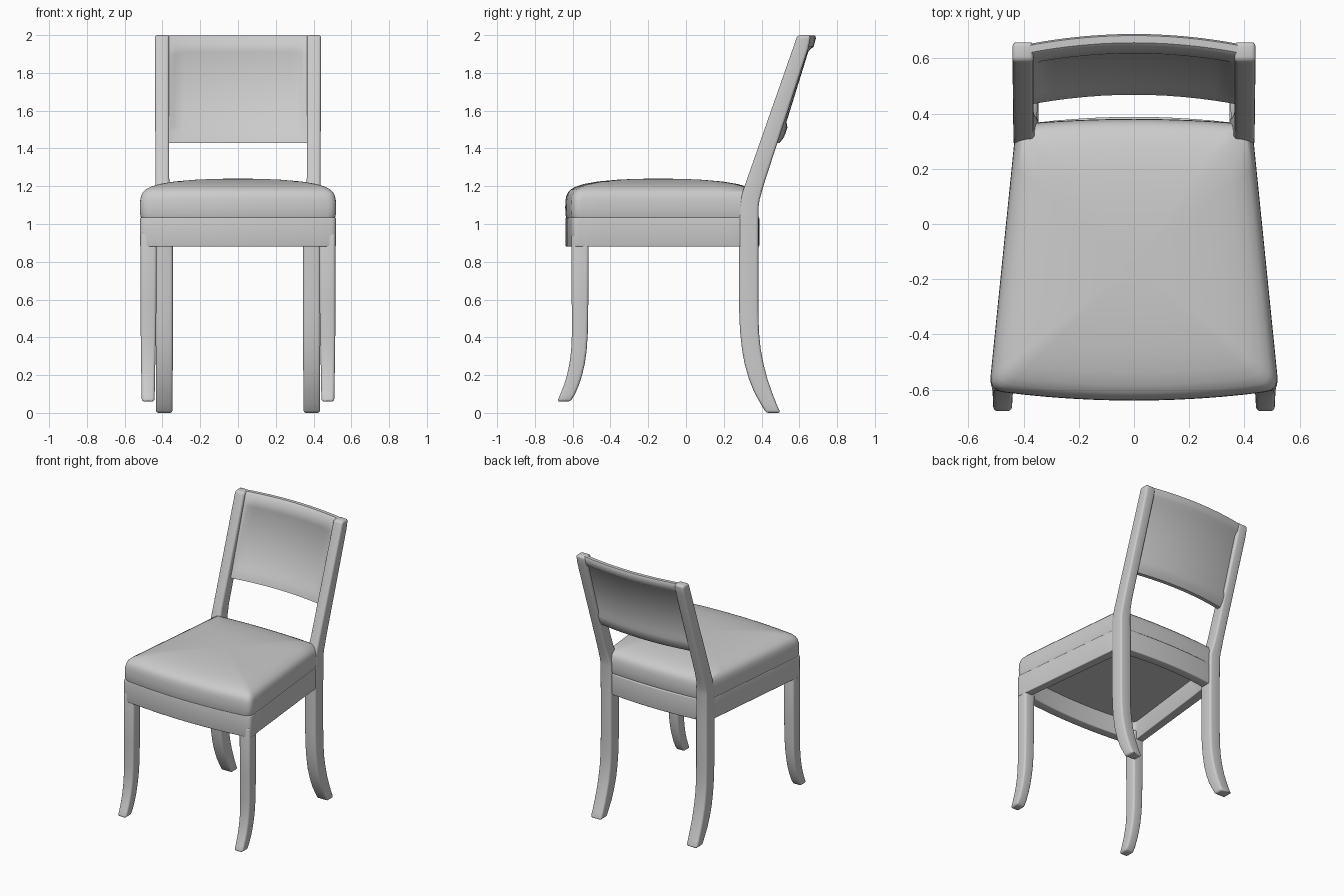
import bpy, bmesh


def loft(name, rings, wrap=False, bevel=0.0, mirror=False):
    """Skin a list of equal-length rings; cap the ends, or wrap into a closed frame."""
    bm = bmesh.new()
    rows = [[bm.verts.new(p) for p in ring] for ring in rings]
    n = len(rows[0])
    pairs = list(zip(rows, rows[1:]))
    if wrap:
        pairs.append((rows[-1], rows[0]))
    else:
        bm.faces.new(rows[0])
        bm.faces.new(rows[-1])
    for a, b in pairs:
        for i in range(n):
            j = (i + 1) % n
            bm.faces.new((a[i], a[j], b[j], b[i]))
    bmesh.ops.recalc_face_normals(bm, faces=bm.faces)
    mesh = bpy.data.meshes.new(name)
    bm.to_mesh(mesh)
    bm.free()
    obj = bpy.data.objects.new(name, mesh)
    bpy.context.collection.objects.link(obj)
    bpy.ops.object.select_all(action='DESELECT')
    bpy.context.view_layer.objects.active = obj
    obj.select_set(True)
    if bevel:
        m = obj.modifiers.new("Bevel", 'BEVEL')
        m.width, m.segments = bevel, 3
        m.limit_method, m.angle_limit = 'ANGLE', 0.7
        bpy.ops.object.modifier_apply(modifier=m.name)
    if mirror:
        m = obj.modifiers.new("Mirror", 'MIRROR')
        bpy.ops.object.modifier_apply(modifier=m.name)
    bpy.ops.object.shade_smooth_by_angle(angle=0.7)
    return obj


def outline(inset=0.0, r=0.03, back_bow=0.03):
    """Seat plan: tapered, bowed at front and back, rounded front corners."""
    wf, wb, yf, yb = 0.522 - inset, 0.425 - inset, -0.6 + inset, 0.358 - inset
    fy = lambda x: yf - 0.037 * (1 - (x / wf) ** 2)
    half = [(x, fy(x)) for x in [(wf - r) * i / 6 for i in range(7)]]
    a, p = half[-1], (wf, yf)
    b = (wf + (wb - wf) * r / (yb - yf), yf + r)
    for t in (0.25, 0.5, 0.75):
        half.append(tuple((1 - t) ** 2 * a[k] + 2 * t * (1 - t) * p[k] + t * t * b[k]
                          for k in (0, 1)))
    half += [(b[0] + (wb - b[0]) * i / 6, b[1] + (yb - b[1]) * i / 6) for i in range(7)]
    half += [(x, yb + back_bow * (1 - (x / wb) ** 2))
             for x in [wb * (1 - i / 6) for i in range(1, 7)]]
    return half + [(-x, y) for x, y in half[-2:0:-1]]


# Seat frame: hollow apron under the cushion
outer, inner = outline(), outline(0.065)
loft("seat_frame", [[(x, y, z) for x, y in o] for o, z in
                    ((outer, 0.88), (outer, 1.035), (inner, 1.035), (inner, 0.88))],
     wrap=True, bevel=0.006)

# Cushion: plan rings shrinking up into a soft crown
plan = outline(0, 0.05, 0.02)
CY = -0.15
steps = [(0.985, 1.015), (0.995, 1.035), (1.003, 1.05), (1.005, 1.09), (1.002, 1.125),
         (0.992, 1.15), (0.975, 1.168), (0.945, 1.183), (0.89, 1.198), (0.8, 1.212),
         (0.65, 1.225), (0.45, 1.234), (0.25, 1.239), (0.08, 1.24)]
loft("seat_cushion", [[(x * s, CY + (y - CY) * s, z) for x, y in plan] for s, z in steps])


def leg(name, rows, bevel):
    """Rows of z, front y, back y, inner x, outer x."""
    loft(name, [[(xi, yf, z), (xo, yf, z), (xo, yb, z), (xi, yb, z)]
                for z, yf, yb, xi, xo in rows], bevel=bevel, mirror=True)


# Front legs: straight, sweeping forward at the foot
leg("front_leg", [
    (0.06, -0.682, -0.612, 0.442, 0.510), (0.10, -0.665, -0.587, 0.441, 0.510),
    (0.15, -0.645, -0.566, 0.440, 0.511), (0.20, -0.630, -0.550, 0.439, 0.512),
    (0.26, -0.617, -0.536, 0.438, 0.513), (0.33, -0.608, -0.526, 0.436, 0.514),
    (0.42, -0.604, -0.520, 0.434, 0.515), (0.60, -0.605, -0.517, 0.432, 0.515),
    (0.95, -0.605, -0.515, 0.430, 0.515)], 0.014)

# Back legs: swept foot, straight middle, raked post up to the top
leg("back_leg_and_post", [
    (0.00, 0.424, 0.500, 0.347, 0.435), (0.05, 0.394, 0.478, 0.347, 0.435),
    (0.11, 0.361, 0.455, 0.346, 0.435), (0.18, 0.333, 0.431, 0.346, 0.435),
    (0.26, 0.310, 0.410, 0.345, 0.435), (0.34, 0.296, 0.395, 0.345, 0.435),
    (0.43, 0.286, 0.386, 0.345, 0.435), (0.55, 0.281, 0.383, 0.345, 0.435),
    (0.90, 0.280, 0.383, 0.345, 0.435), (1.09, 0.281, 0.384, 0.347, 0.436),
    (1.13, 0.288, 0.390, 0.352, 0.436), (1.18, 0.303, 0.404, 0.360, 0.437),
    (1.24, 0.324, 0.422, 0.364, 0.437), (1.93, 0.566, 0.648, 0.364, 0.440),
    (1.98, 0.583, 0.658, 0.364, 0.440), (2.00, 0.592, 0.658, 0.364, 0.440)], 0.014)


# Backrest: bowed panel, recessed between thicker top and bottom rails
def back_section(x):
    d = 0.011 if abs(x) < 0.345 else 0.0
    face = lambda z: 0.468 + 0.31 * (z - 1.43) - 0.25 * x * x
    front = [(0.0, 1.43), (0.0, 1.49), (d, 1.515), (d, 1.895), (0.0, 1.912), (0.0, 1.985)]
    back = [(0.012, 1.999), (0.038, 1.999), (0.048, 1.985), (0.050, 1.94), (0.030, 1.915),
            (0.030, 1.54), (0.044, 1.51), (0.042, 1.46), (0.028, 1.43)]
    return [(x, face(z) + o, z) for o, z in front + back]


half_xs = [0.0, 0.06, 0.12, 0.18, 0.24, 0.29, 0.335, 0.35, 0.42]
loft("backrest_panel", [back_section(x) for x in [-v for v in half_xs[:0:-1]] + half_xs])
